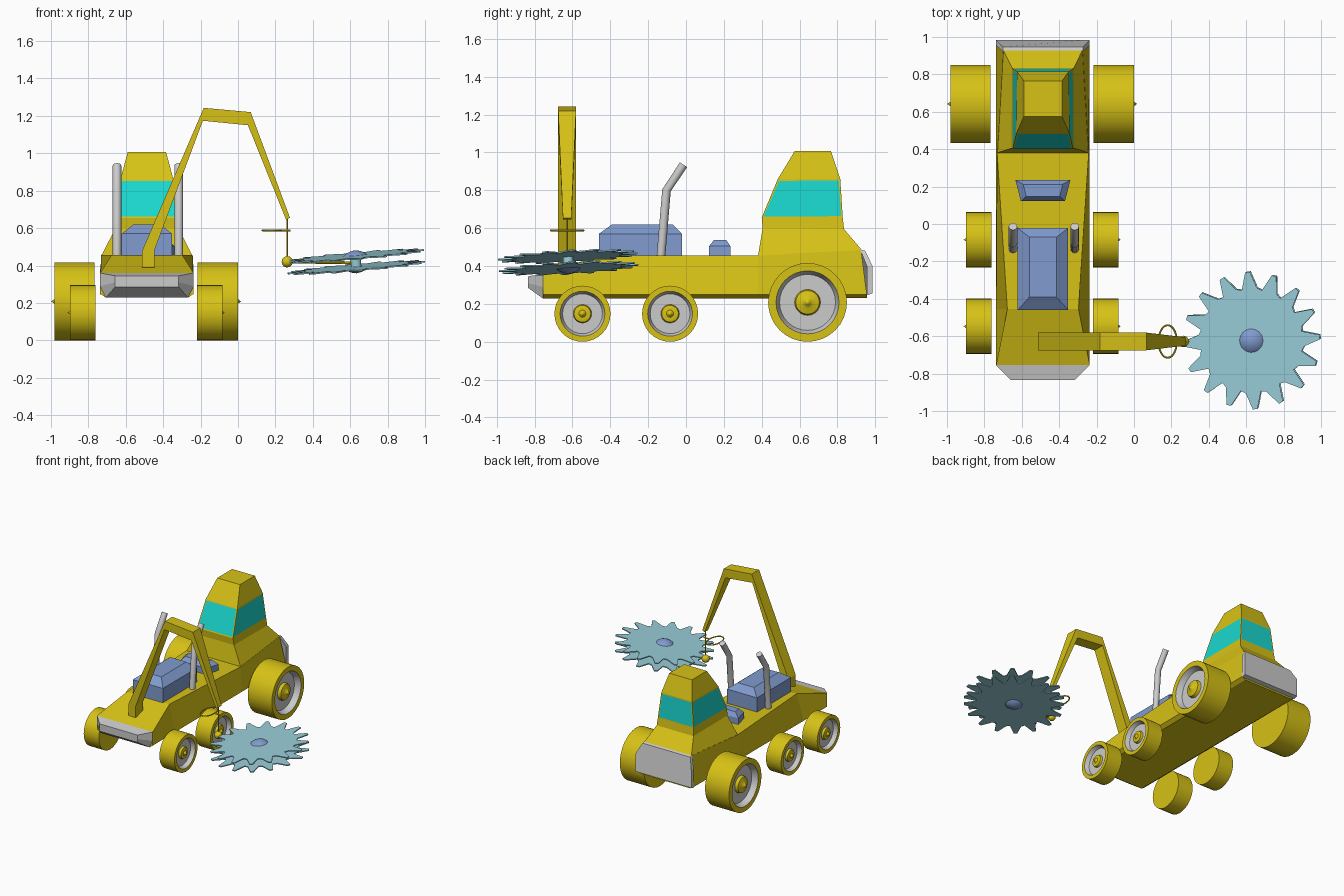
import bpy, bmesh
from math import sin, cos, pi, radians
from mathutils import Vector, Matrix

if "Cube" in bpy.data.objects:
    bpy.data.objects.remove(bpy.data.objects["Cube"])

C = -0.487        # centre line of the truck
ARM_Y = -0.628    # plane of the crane arm


def mat(name, r, g, b):
    m = bpy.data.materials.new(name)
    m.diffuse_color = (r, g, b, 1)
    m.use_nodes = True
    m.node_tree.nodes["Principled BSDF"].inputs["Base Color"].default_value = m.diffuse_color
    return m


YELLOW = mat("yellow", 0.68, 0.54, 0.008)
GLASS = mat("glass", 0.01, 0.68, 0.62)
BLUE = mat("engine_blue", 0.22, 0.33, 0.62)
STEEL = mat("saw_steel", 0.32, 0.62, 0.70)


def finish(name, bm, material=None, smooth=False):
    bmesh.ops.recalc_face_normals(bm, faces=bm.faces)
    me = bpy.data.meshes.new(name)
    bm.to_mesh(me)
    bm.free()
    if material:
        me.materials.append(material)
    if smooth:
        me.shade_smooth()
        me.set_sharp_from_angle(angle=radians(35))
    ob = bpy.data.objects.new(name, me)
    bpy.context.collection.objects.link(ob)
    return ob


def loft_bm(rings, caps=True):
    bm = bmesh.new()
    vs = [[bm.verts.new(p) for p in r] for r in rings]
    n = len(rings[0])
    for a, b in zip(vs, vs[1:]):
        for i in range(n):
            j = (i + 1) % n
            bm.faces.new((a[i], a[j], b[j], b[i]))
    if caps:
        bm.faces.new(vs[0])
        bm.faces.new(vs[-1])
    return bm


def sym(*pts):
    """Ring from right-hand (half_width, y, z) points mirrored over the truck."""
    return ([(C + h, y, z) for h, y, z in pts] +
            [(C - h, y, z) for h, y, z in reversed(pts)])


def tube(name, pts, r, material=None, n=12):
    pts = [Vector(p) for p in pts]
    rings = []
    for i, p in enumerate(pts):
        d = (pts[min(i + 1, len(pts) - 1)] - pts[max(i - 1, 0)]).normalized()
        q = d.to_track_quat('Z', 'X')
        rings.append([p + q @ Vector((r * cos(2 * pi * k / n), r * sin(2 * pi * k / n), 0))
                      for k in range(n)])
    return finish(name, loft_bm(rings), material, True)


def lathe(name, profile, centre, axis, material, n=32):
    """Revolve (radius, offset) points around an axis through centre."""
    q = Vector(axis).to_track_quat('Z', 'Y')
    rings = [[Vector(centre) + q @ Vector((r * cos(2 * pi * k / n), r * sin(2 * pi * k / n), h))
              for k in range(n)] for r, h in profile]
    bm = loft_bm(rings, False)
    bmesh.ops.remove_doubles(bm, verts=bm.verts, dist=1e-5)
    return finish(name, bm, material, True)


# Chassis: sloped tail, tapered sides
finish("chassis", loft_bm([
    sym((.25, -.755, .36), (.25, -.755, .25), (.22, -.755, .228)),
    sym((.19, -.455, .455), (.25, -.455, .25), (.22, -.455, .228)),
    sym((.245, .38, .455), (.25, .38, .25), (.22, .38, .228)),
    sym((.212, .925, .485), (.25, .955, .25), (.22, .955, .232))]), YELLOW)

# Bumpers at both ends
finish("cab_bumper", loft_bm([
    sym((.212, .92, .488), (.25, .955, .40), (.25, .955, .245)),
    sym((.215, .947, .48), (.25, .985, .40), (.25, .985, .255))]))
finish("tail_bumper", loft_bm([
    sym((.25, -.755, .36), (.25, -.755, .29), (.22, -.755, .228)),
    sym((.17, -.835, .345), (.17, -.835, .31), (.17, -.835, .285))]))

# Cab with inset window band
bm = loft_bm([sym((h0, y0, z0), (h1, y1, z1)) for h0, y0, z0, h1, y1, z1 in (
    (.245, .38, .45, .212, .93, .483),
    (.168, .405, .60, .165, .835, .595),
    (.162, .40, .655, .16, .828, .655),
    (.142, .485, .86, .138, .815, .86),
    (.102, .575, 1.008, .102, .765, 1.008))])
band = [f for f in bm.faces if .7 < f.calc_center_median().z < .8]
bmesh.ops.recalc_face_normals(bm, faces=bm.faces)
bmesh.ops.inset_individual(bm, faces=band, thickness=.012)
for f in band:
    f.material_index = 1
finish("cab", bm, YELLOW).data.materials.append(GLASS)

# Engine housing and small hatch
finish("engine_housing", loft_bm([sym((h, a, z), (h, b, z)) for h, a, b, z in (
    (.135, -.46, -.022, .44), (.135, -.46, -.022, .57), (.072, -.39, -.07, .62))]), BLUE)
finish("deck_hatch", loft_bm([sym((h0, a, z), (h1, b, z)) for h0, h1, a, b, z in (
    (.118, .147, .122, .235, .44), (.118, .147, .122, .235, .505),
    (.09, .105, .148, .212, .538))]), BLUE)

# Exhaust pipes and wheels, one set per side
for s, side in ((-1, "left"), (1, "right")):
    x = C + .165 * s + .005
    tube("exhaust_" + side, [(x, -.135, .42), (x, -.103, .80), (x, -.013, .935)], .023)
    for i, (y, R, inner, outer, tip) in enumerate((
            (.642, .208, .275, .49, .508), (-.084, .148, .272, .407, .42),
            (-.547, .148, .272, .407, .42))):
        tag = f"{side}_{i + 1}"
        c, ax = (C - .004, y, R), (s, 0, 0)
        d = outer - .22 * R
        lathe("tyre_" + tag, [(0, inner), (R, inner), (R, outer), (.8 * R, outer)], c, ax, YELLOW)
        lathe("rim_" + tag, [(.8 * R, outer), (.71 * R, d), (0, d)], c, ax, None)
        lathe("hub_" + tag, [(.33 * R, d), (.30 * R, outer - .1 * R), (.16 * R, outer - .06 * R),
                             (.13 * R, outer - .01), (.06 * R, outer), (0, tip)], c, ax, YELLOW, 20)

# Crane arm: rectangular section along a bent path
arm = [(-.512, .39, -.447, .39, .047), (-.512, .48, -.447, .48, .047),
       (-.183, 1.243, -.188, 1.174, .047), (.068, 1.22, .053, 1.15, .047),
       (.278, .655, .257, .645, .022)]
finish("crane_arm", loft_bm([[(a, ARM_Y - h, b), (a, ARM_Y + h, b), (c, ARM_Y + h, d),
                              (c, ARM_Y - h, d)] for a, b, c, d, h in arm]), YELLOW)

# Hanging rod, ball joint, saw shaft and oval handle ring
tube("hanging_rod", [(.263, ARM_Y, .66), (.263, ARM_Y, .42)], .004, YELLOW, 8)
tube("saw_shaft", [(.265, ARM_Y, .42), (.62, ARM_Y + .005, .414)], .008, YELLOW, 8)
bm = bmesh.new()
bmesh.ops.create_icosphere(bm, subdivisions=2, radius=.031,
                           matrix=Matrix.Translation((.263, ARM_Y, .42)))
finish("ball_joint", bm, YELLOW, True)
ring = []
for k in range(33):
    t = 2 * pi * k / 32
    ring.append((.18 + .049 * cos(t), ARM_Y + .087 * sin(t), .588))
tube("handle_ring", ring, .005, YELLOW, 8)
tube("handle_stem", [(.229, ARM_Y, .588), (.28, ARM_Y, .588)], .005, YELLOW, 8)

# Twin saw blades on a tilted hub
up = Vector((-.085, -.05, 1)).normalized()
q = Vector((0, 0, 1)).rotation_difference(up)
hub = Vector((.63, -.622, .42))
TEETH = 16
for name, h in (("lower_saw_blade", -.031), ("upper_saw_blade", .031)):
    outline = []
    for k in range(TEETH):
        for da, r in ((-.40, .285), (-.08, .369), (.09, .366), (.34, .275)):
            a = radians(3) + (k + da) * 2 * pi / TEETH
            outline.append((r * cos(a), r * sin(a)))
    finish(name, loft_bm([[hub + q @ Vector((x, y, h + t)) for x, y in outline]
                          for t in (-.004, .004)]), STEEL)
lathe("saw_spindle", [(.028, -.03), (.028, .03)], hub, up, STEEL, 16)
for name, s in (("lower_hub_cap", -1), ("upper_hub_cap", 1)):
    lathe(name, [(.064, .034), (.05, .046), (.028, .056), (0, .062)], hub, up * s, BLUE, 20)
